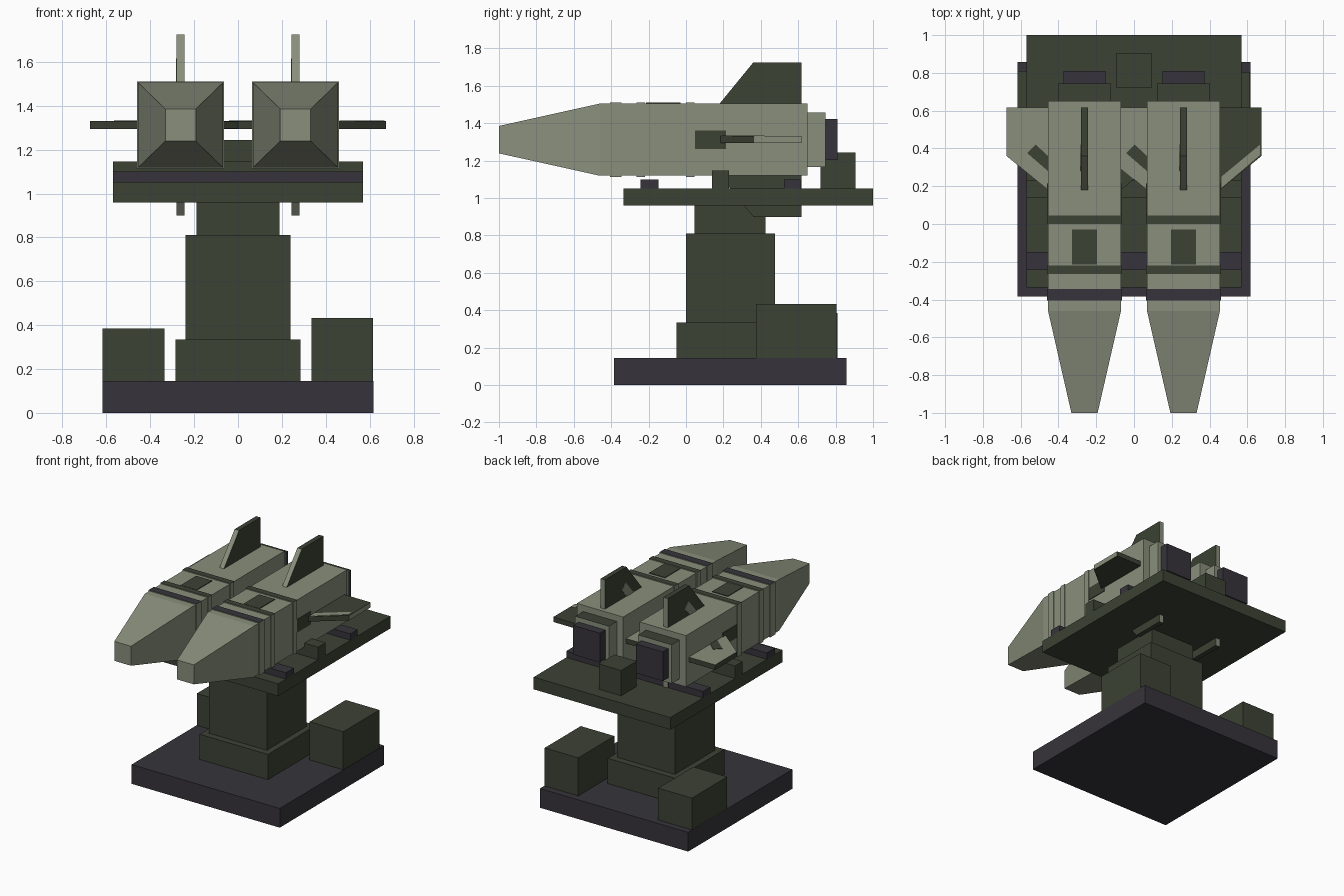
import bpy, bmesh
from mathutils import Vector

cube = bpy.data.objects.get("Cube")
if cube:
    bpy.data.objects.remove(cube, do_unlink=True)


def make_material(name, rgb):
    m = bpy.data.materials.new(name)
    m.use_nodes = True
    m.diffuse_color = (*rgb, 1)
    m.node_tree.nodes["Principled BSDF"].inputs["Base Color"].default_value = (*rgb, 1)
    return m


LIGHT = make_material("light olive", (0.25, 0.275, 0.20))
DARK = make_material("dark green", (0.045, 0.054, 0.035))
SLATE = make_material("dark slate", (0.037, 0.034, 0.043))


def finish(name, bm, mats, rule=None):
    """Turn a bmesh into an object; rule(face) gives the material slot."""
    bmesh.ops.recalc_face_normals(bm, faces=bm.faces)
    bm.normal_update()
    if rule:
        for f in bm.faces:
            f.material_index = rule(f)
    me = bpy.data.meshes.new(name)
    bm.to_mesh(me)
    bm.free()
    for m in mats:
        me.materials.append(m)
    ob = bpy.data.objects.new(name, me)
    bpy.context.collection.objects.link(ob)
    return ob


def box(name, x, y, z, mat, top=None):
    """Box from (min, max) ranges, with an optional different top colour."""
    bm = bmesh.new()
    bmesh.ops.create_cube(bm, size=1)
    for v in bm.verts:
        v.co = [(r[0] + r[1]) / 2 + c * (r[1] - r[0]) for c, r in zip(v.co, (x, y, z))]
    return finish(name, bm, [mat, top or mat], lambda f: int(f.normal.z > 0.9))


def prism(name, origin, d, pts, t0, t1, side, edge, tip):
    """Extrude a (y, radius) outline; d is the outward direction."""
    yv = Vector((0, 1, 0))
    d = Vector(d)
    n = d.cross(yv)
    bm = bmesh.new()
    a, b = [[bm.verts.new(origin + yv * y + d * r + n * t) for y, r in pts] for t in (t0, t1)]
    bm.faces.new(a)
    bm.faces.new(b[::-1])
    for i in range(len(pts)):
        j = (i + 1) % len(pts)
        bm.faces.new((a[i], a[j], b[j], b[i]))

    def rule(f):
        if abs(f.normal.dot(n)) > 0.9:
            return 0
        return 2 if f.normal.dot(d) > 0.9 else 1
    return finish(name, bm, [side, edge, tip], rule)


# Base, pedestal and equipment boxes
box("base", (-0.618, 0.618), (-0.385, 0.857), (0, 0.145), SLATE)
box("pedestal_foot", (-0.285, 0.285), (-0.05, 0.525), (0.145, 0.335), DARK)
box("pedestal", (-0.24, 0.24), (0, 0.475), (0.335, 0.81), DARK)
box("pedestal_neck", (-0.19, 0.19), (0.045, 0.425), (0.81, 0.96), DARK)
box("equipment_box_left", (0.335, 0.615), (0.375, 0.805), (0.145, 0.432), DARK)
box("equipment_box_right", (-0.617, -0.335), (0.39, 0.81), (0.145, 0.385), DARK)

# Platform with cross rails
box("platform", (-0.57, 0.57), (-0.335, 1.0), (0.96, 1.052), DARK)
box("front_rail", (-0.57, 0.57), (-0.243, -0.148), (1.05, 1.10), SLATE)
box("middle_rail", (-0.57, 0.57), (0.14, 0.23), (1.05, 1.147), DARK)
box("rear_rail", (-0.57, 0.57), (0.525, 0.612), (1.05, 1.10), SLATE)
box("control_box", (-0.093, 0.093), (0.72, 0.905), (1.05, 1.243), DARK)

CZ = 1.312
FIN = [(0.18, 0.15), (0.18, 0.193), (0.36, 0.413), (0.617, 0.413), (0.617, 0.15)]
PATCH = [(0.28, 0.193), (0.375, 0.303), (0.42, 0.258), (0.36, 0.193)]
BAND = [(0.19, 0.2), (0.365, 0.405), (0.42, 0.405), (0.25, 0.2)]


def missile(side, cx):
    o = Vector((cx, 0, CZ))

    def section(part, half, y0, y1, mat, top=None, half_z=None):
        hz = half_z or half
        return box(f"{side}_{part}", (cx - half, cx + half), (y0, y1), (CZ - hz, CZ + hz), mat, top)

    section("body", 0.193, -0.46, 0.65, LIGHT)
    section("front_ring", 0.199, -0.405, -0.345, LIGHT, SLATE)
    section("middle_ring", 0.199, -0.265, -0.22, LIGHT, DARK)
    section("rear_ring", 0.199, 0.0, 0.045, LIGHT, DARK)
    section("tail_collar", 0.14, 0.65, 0.745, LIGHT, DARK, 0.146)
    section("nozzle", 0.112, 0.745, 0.81, SLATE, None, 0.11)

    # Tapered nose
    nose = section("nose", 0.193, -1.0, -0.46, LIGHT)
    for v in nose.data.vertices:
        if v.co.y < -0.9:
            v.co.x = cx + (v.co.x - cx) * 0.36
            v.co.z = CZ + (v.co.z - CZ) * 0.38

    # Access panels on the top and flanks
    box(f"{side}_top_panel", (cx - 0.066, cx + 0.066), (-0.215, -0.03),
        (CZ + 0.19, CZ + 0.198), DARK)
    for s, label in ((1, "left"), (-1, "right")):
        xs = sorted((cx + s * 0.19, cx + s * 0.198))
        box(f"{side}_{label}_flank_panel", xs, (0.048, 0.215), (1.262, 1.36), DARK)

    # Four tail fins, with painted plates on the fins
    t = 0.0185
    prism(f"{side}_top_fin", o, (0, 0, 1), FIN, -t, t, DARK, LIGHT, DARK)
    prism(f"{side}_top_fin_mark", o, (0, 0, 1), PATCH, t, t + 0.003, LIGHT, LIGHT, LIGHT)
    prism(f"{side}_bottom_fin", o, (0, 0, -1), FIN, -t, t, DARK, LIGHT, DARK)
    # The inner fins cross, so one is made slightly thinner
    tl = t if cx > 0 else t - 0.002
    prism(f"{side}_left_fin", o, (1, 0, 0), FIN, -tl, tl, DARK, DARK, LIGHT)
    if cx > 0:
        prism(f"{side}_left_fin_band", o, (1, 0, 0), BAND, t, t + 0.003, LIGHT, LIGHT, LIGHT)
    prism(f"{side}_right_fin", o, (-1, 0, 0), FIN, -t, t, LIGHT, DARK, DARK)
    prism(f"{side}_right_fin_mark", o, (-1, 0, 0), PATCH, -t - 0.003, -t, DARK, DARK, DARK)


missile("left_missile", 0.262)
missile("right_missile", -0.262)
